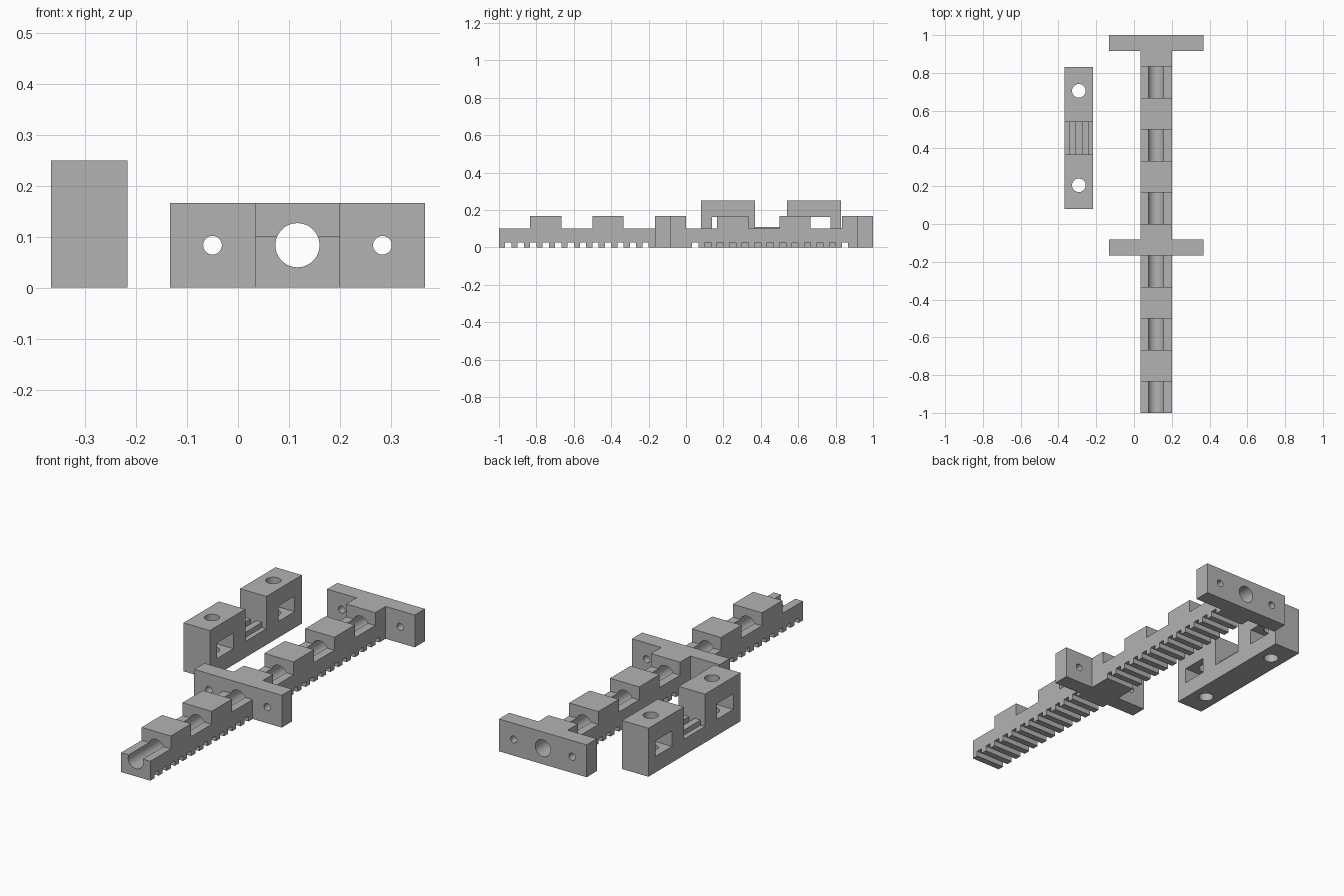
import bpy, bmesh, math
from mathutils import Matrix, Vector

if "Cube" in bpy.data.objects:
    bpy.data.objects.remove(bpy.data.objects["Cube"])

U = 1 / 60  # one drawing unit
gray = bpy.data.materials.new("gray plastic")
gray.diffuse_color = (0.45, 0.45, 0.45, 1)
gray.use_nodes = True
gray.node_tree.nodes["Principled BSDF"].inputs["Base Color"].default_value = gray.diffuse_color


def new_object(name, bm):
    bmesh.ops.recalc_face_normals(bm, faces=bm.faces)
    me = bpy.data.meshes.new(name)
    bm.to_mesh(me)
    bm.free()
    ob = bpy.data.objects.new(name, me)
    bpy.context.collection.objects.link(ob)
    me.materials.append(gray)
    return ob


def prism(name, points, axis, start, end):
    """Extrude an outline along x (points are y, z) or y (points are x, z)."""
    bm = bmesh.new()
    place = (lambda p: (start, p[0], p[1])) if axis == 'X' else (lambda p: (p[0], start, p[1]))
    face = bm.faces.new([bm.verts.new(place(p)) for p in points])
    out = bmesh.ops.extrude_face_region(bm, geom=[face])
    d = end - start
    bmesh.ops.translate(bm, vec=(d, 0, 0) if axis == 'X' else (0, d, 0),
                        verts=[v for v in out['geom'] if isinstance(v, bmesh.types.BMVert)])
    return new_object(name, bm)


def box(name, x0, x1, y0, y1, z0, z1):
    return prism(name, [(y0, z0), (y1, z0), (y1, z1), (y0, z1)], 'X', x0, x1)


def cylinder(name, center, radius, length, axis, sides=48):
    bm = bmesh.new()
    rot = Matrix.Rotation(math.pi / 2, 4, 'X') if axis == 'Y' else Matrix.Identity(4)
    bmesh.ops.create_cone(bm, cap_ends=True, segments=sides, radius1=radius, radius2=radius,
                          depth=length, matrix=Matrix.Translation(Vector(center)) @ rot)
    return new_object(name, bm)


def combine(ob, others, operation):
    """Apply booleans in turn and remove the helper objects."""
    for other in others:
        other.hide_render = True
        mod = ob.modifiers.new("cut", 'BOOLEAN')
        mod.operation, mod.solver, mod.object = operation, 'EXACT', other
        bpy.context.view_layer.update()
        dg = bpy.context.evaluated_depsgraph_get()
        me = bpy.data.meshes.new_from_object(ob.evaluated_get(dg))
        ob.modifiers.clear()
        ob.data = me
        bpy.data.objects.remove(other)


def finish(ob):
    bpy.ops.object.select_all(action='DESELECT')
    ob.select_set(True)
    bpy.context.view_layer.objects.active = ob
    bpy.ops.object.shade_smooth_by_angle(angle=math.radians(30))


# Toothed rail: side outline with tooth gaps below and raised blocks above
X0, X1, XC = 2 * U, 12 * U, 7 * U
BASE, TALL, DEPTH = 6 * U, 10 * U, 1.6 * U
outline = [(-1, 0)]
for k in range(28):
    if k in (12, 13, 14):
        continue  # solid under the middle flange
    y = (-58 + 4 * k) * U
    outline += [(y, 0), (y, DEPTH), (y + 2 * U, DEPTH), (y + 2 * U, 0)]
outline += [(1, 0), (1, TALL)]
for k in range(6):
    top = (50 - 20 * k) * U
    outline += [(top, TALL), (top, BASE)]
    if k < 5:
        outline += [(top - 10 * U, BASE), (top - 10 * U, TALL)]
outline.append((-1, BASE))
rail = prism("toothed_rail", outline, 'X', X0, X1)

# Cross flanges in the middle and at the back end
combine(rail, [box("flange", -8 * U, 22 * U, y, y + 5 * U, 0, TALL)
               for y in (-10 * U, 55 * U)], 'UNION')

# Long bore and flange screw holes
bores = [cylinder("bore", (XC, 0, 5 * U), 2.6 * U, 2.2, 'Y')]
bores += [cylinder("screw_hole", (XC + s * 10 * U, 0, 5 * U), 1.1 * U, 2.2, 'Y', 32)
          for s in (-1, 1)]
combine(rail, bores, 'DIFFERENCE')
finish(rail)

# Clamp block: tall ends with a low saddle between
CX, CY = -0.292, 0.455
W, L = 4.5 * U, 22.5 * U
SADDLE, TOP, GAP = 5 * U, 15 * U, 5.15 * U
clamp = prism("clamp_block", [
    (CY - L, 0), (CY + L, 0), (CY + L, TOP), (CY + GAP, TOP), (CY + GAP, SADDLE),
    (CY - GAP, SADDLE), (CY - GAP, TOP), (CY - L, TOP)], 'X', CX - W, CX + W)

# Two ribs along the saddle, sunk slightly into it
combine(clamp, [box("rib", CX + x * U, CX + (x + 2) * U, CY - GAP - 0.01, CY + GAP + 0.01,
                    SADDLE - 0.01, SADDLE + DEPTH) for x in (-3, 1)], 'UNION')

# Side windows and vertical bolt holes
cuts = []
for s in (-1, 1):
    y = CY + s * 0.25
    cuts.append(box("window", CX - 0.2, CX + 0.2, y - 4 * U, y + 4 * U, SADDLE, 9.8 * U))
    cuts.append(cylinder("bolt_hole", (CX, y, 0.125), 0.036, 0.4, 'Z'))
combine(clamp, cuts, 'DIFFERENCE')
finish(clamp)
